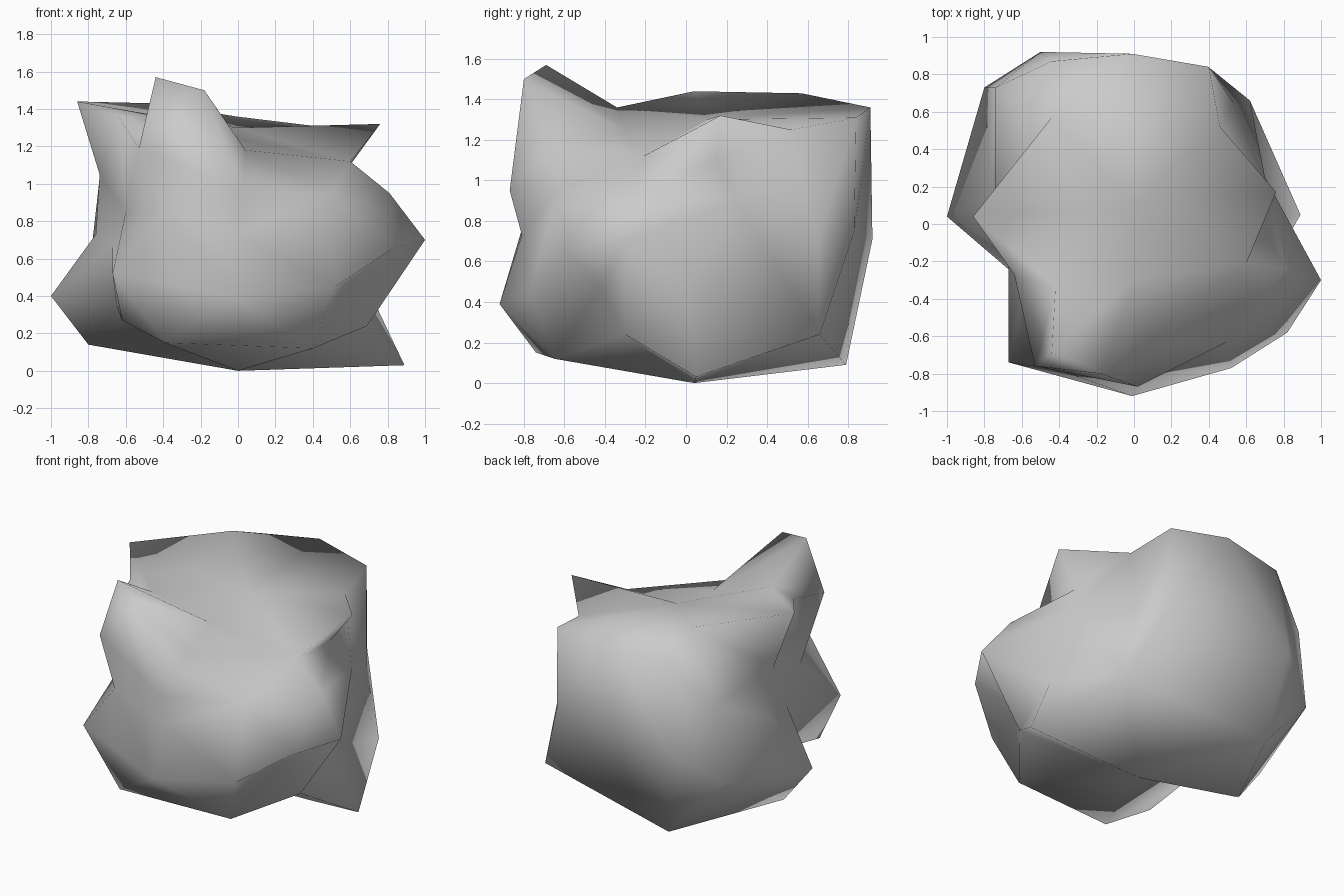
import bpy, bmesh
from mathutils import Vector

# Peaks, hollows and ridge points of the boulder, from the ground up
POINTS = [
    (0, .04, 0), (-.42, .79, .09), (-.8, .07, .14), (.89, .05, .03),
    (.62, .66, .24), (.69, -.3, .24), (.4, -.65, .12), (-.39, -.74, .15),
    (-.62, -.58, .27), (-1, .04, .4), (-.65, -.26, .35), (-.01, -.92, .39),
    (.52, -.77, .45), (-.67, -.74, .52), (.69, 0, .45), (.62, -.42, .48),
    (1, -.3, .7), (.82, -.58, .65), (0, -.81, .73), (-.4, -.78, .86),
    (-.6, -.4, .85), (-.67, -.15, .67), (-.76, .15, .73), (-.8, .73, .5),
    (-.5, .92, .71), (.41, .83, .75), (.53, .65, .7), (.81, -.24, .95),
    (.5, -.63, .95), (.02, -.87, .95), (-.74, .1, 1.05), (.7, .25, .9),
    (.6, .15, 1.1), (-.53, -.76, 1.19), (-.44, -.69, 1.57), (-.18, -.8, 1.5),
    (.04, -.63, 1.18), (.6, -.21, 1.12), (.76, .17, 1.32), (.46, .52, 1.25),
    (.4, .84, 1.31), (-.01, .91, 1.36), (-.44, .87, 1.3), (-.74, .73, 1.03),
    (-.44, .57, 1.43), (-.86, .04, 1.44), (-.64, -.27, 1.36), (-.42, -.34, 1.36),
    (0, -.3, 1.24), (0, .1, 1.3),
]
CENTRE = Vector((0, 0, .72))

# Skin the directions as a sphere, then push each point out to its real place
bm = bmesh.new()
verts = [bm.verts.new((Vector(p) - CENTRE).normalized()) for p in POINTS]
bmesh.ops.convex_hull(bm, input=verts)
for v, p in zip(verts, POINTS):
    v.co = p
bmesh.ops.recalc_face_normals(bm, faces=bm.faces)
for f in bm.faces:
    f.smooth = True

# Boulder object
mesh = bpy.data.meshes.new("boulder")
bm.to_mesh(mesh)
bm.free()
boulder = bpy.data.objects.new("boulder", mesh)
bpy.context.collection.objects.link(boulder)
